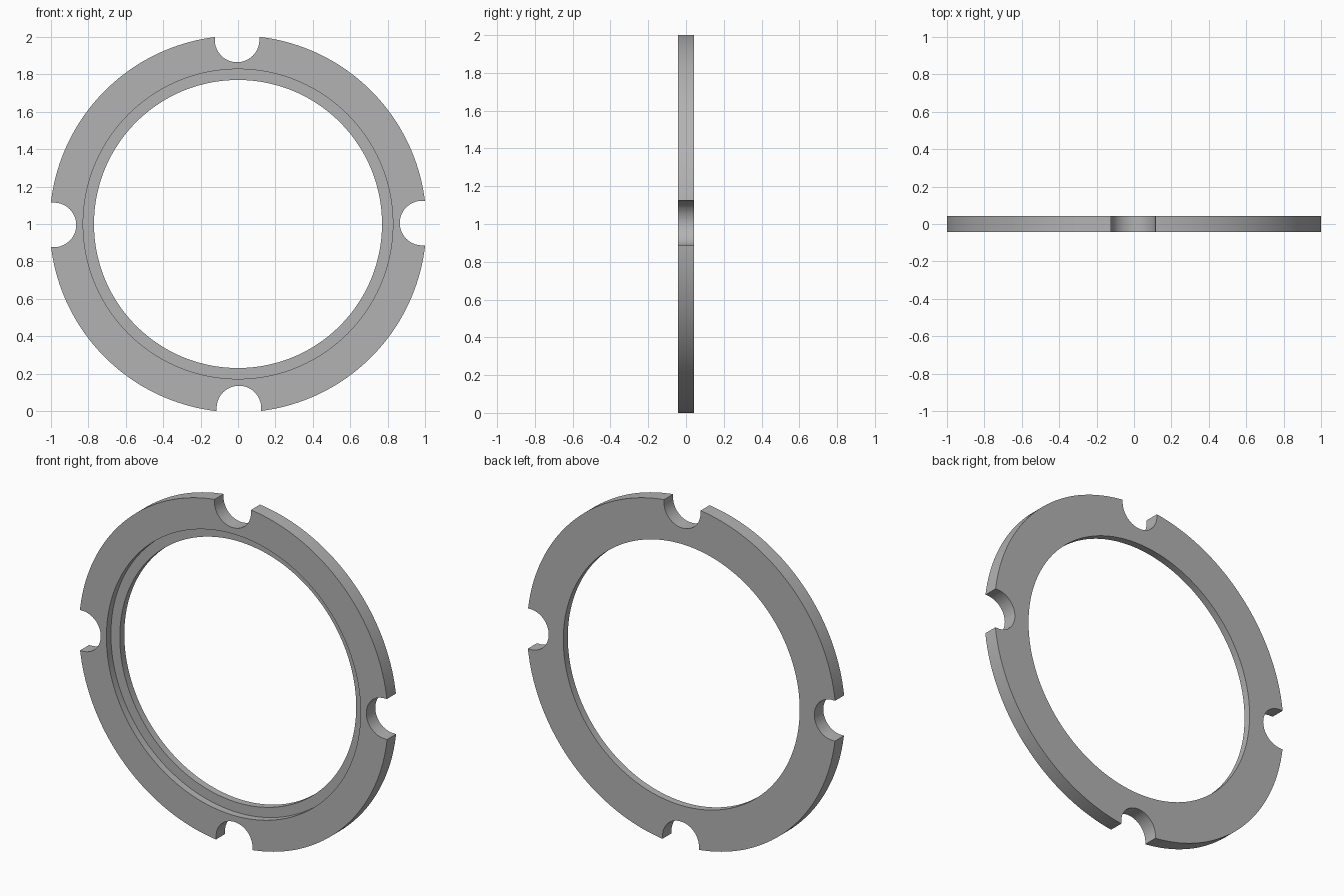
import bpy
import bmesh
from math import pi
from mathutils import Matrix, Vector

if "Cube" in bpy.data.objects:
    bpy.data.objects.remove(bpy.data.objects["Cube"])

OUTER, LIP, BORE = 1.007, 0.828, 0.77
HALF = 0.042           # half thickness
STEP = 0.0             # y of the recess floor
SEGMENTS = 192
NOTCH_R, NOTCH_AT = 0.119, 0.984
TILT = -0.005          # small turn of the notch pattern
CENTRE = Matrix.Translation((0, 0, 1))

grey = bpy.data.materials.new("plain grey")
grey.use_nodes = True
grey.diffuse_color = (0.45, 0.45, 0.45, 1)
grey.node_tree.nodes["Principled BSDF"].inputs["Base Color"].default_value = (0.45, 0.45, 0.45, 1)


def make_object(name, bm):
    bmesh.ops.recalc_face_normals(bm, faces=bm.faces)
    mesh = bpy.data.meshes.new(name)
    bm.to_mesh(mesh)
    bm.free()
    mesh.materials.append(grey)
    obj = bpy.data.objects.new(name, mesh)
    bpy.context.collection.objects.link(obj)
    return obj


# Stepped ring: cross-section spun around the y axis
bm = bmesh.new()
profile = [(OUTER, -HALF), (OUTER, HALF), (BORE, HALF),
           (BORE, STEP), (LIP, STEP), (LIP, -HALF)]
verts = [bm.verts.new((r, y, 0)) for r, y in profile]
edges = [bm.edges.new((v, verts[i - 1])) for i, v in enumerate(verts)]
bmesh.ops.spin(bm, geom=verts + edges, cent=(0, 0, 0), axis=(0, 1, 0),
               angle=2 * pi, steps=SEGMENTS, use_merge=True)
bmesh.ops.remove_doubles(bm, verts=bm.verts, dist=0.0001)
bm.transform(CENTRE)
ring = make_object("notched_ring", bm)

# Four U-shaped cutters, open towards the rim
bm = bmesh.new()
for k in range(4):
    turn = Matrix.Rotation(k * pi / 2 + TILT, 4, 'Y')
    outline = [(NOTCH_R, 0.2)]
    for i in range(33):
        p = Matrix.Rotation(-pi * i / 32, 2) @ Vector((NOTCH_R, 0))
        outline.append((p.x, p.y))
    outline.append((-NOTCH_R, 0.2))
    face = bm.faces.new([bm.verts.new(turn @ Vector((x, -0.2, NOTCH_AT + z)))
                         for x, z in outline])
    extruded = bmesh.ops.extrude_face_region(bm, geom=[face], use_keep_orig=True)
    moved = [g for g in extruded["geom"] if isinstance(g, bmesh.types.BMVert)]
    bmesh.ops.translate(bm, verts=moved, vec=(0, 0.4, 0))
bm.transform(CENTRE)
cutter = make_object("notch_cutter", bm)
cutter.hide_render = True

# Cut the notches, then drop the helper
bpy.ops.object.select_all(action='DESELECT')
bpy.context.view_layer.objects.active = ring
ring.select_set(True)
cut = ring.modifiers.new("notches", 'BOOLEAN')
cut.operation = 'DIFFERENCE'
cut.solver = 'EXACT'
cut.object = cutter
bpy.ops.object.modifier_apply(modifier=cut.name)
bpy.data.objects.remove(cutter)
bpy.ops.object.shade_smooth_by_angle(angle=pi / 6)
